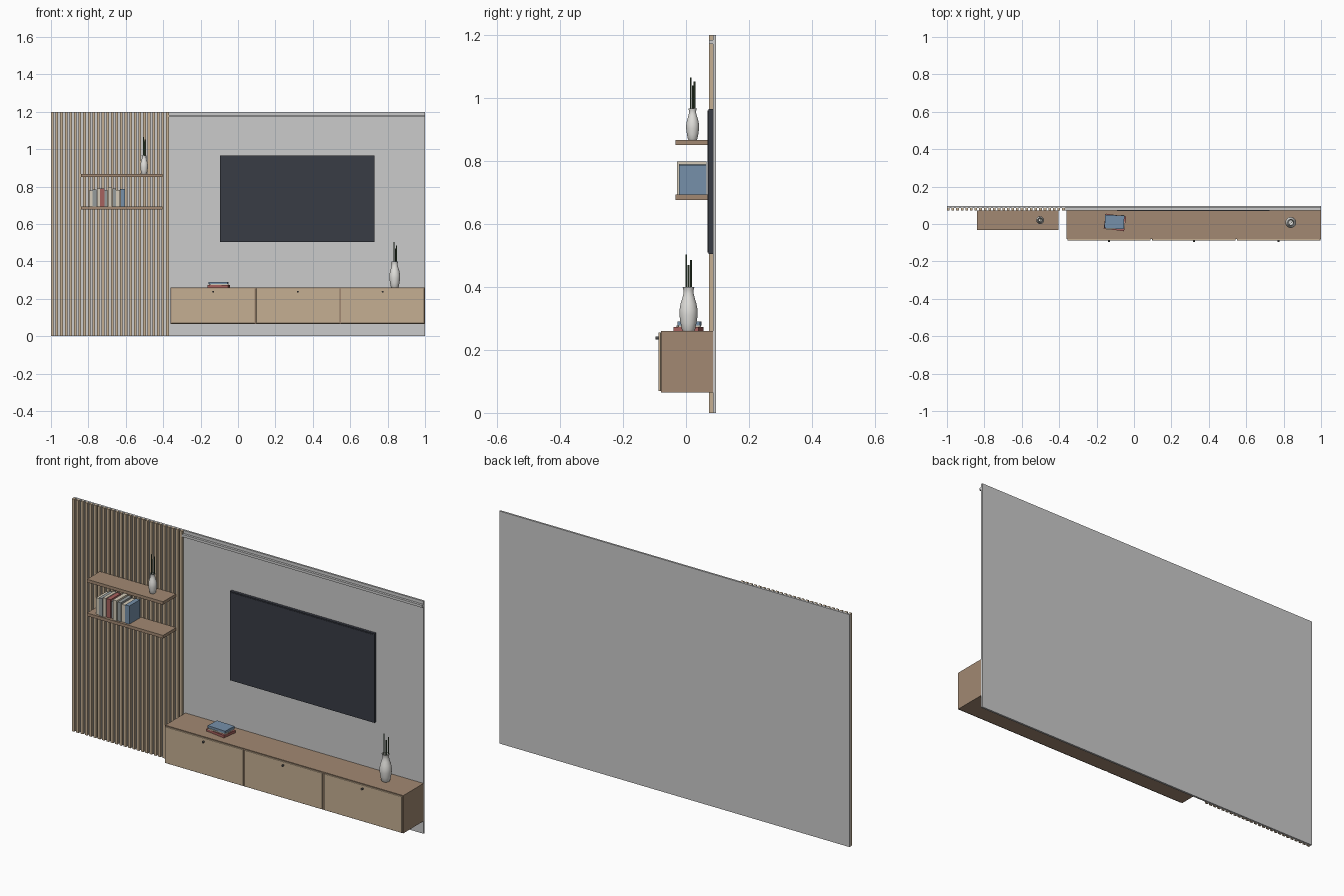
import bpy, math
from mathutils import Matrix

if "Cube" in bpy.data.objects:
    bpy.data.objects.remove(bpy.data.objects["Cube"])


def material(name, r, g, b):
    m = bpy.data.materials.new(name)
    m.diffuse_color = (r, g, b, 1)
    m.use_nodes = True
    m.node_tree.nodes["Principled BSDF"].inputs["Base Color"].default_value = m.diffuse_color
    return m


WOOD = material("walnut", 0.36, 0.25, 0.17)
OAK = material("oak", 0.56, 0.43, 0.29)
DARK = material("screen_dark", 0.04, 0.045, 0.06)
METAL = material("dark_metal", 0.08, 0.08, 0.08)
CERAMIC = material("ceramic", 0.75, 0.74, 0.71)
GREEN = material("stem_green", 0.06, 0.10, 0.05)
BLUE = material("book_blue", 0.18, 0.28, 0.40)
RED = material("book_red", 0.38, 0.12, 0.11)
CREAM = material("book_cream", 0.66, 0.60, 0.48)
GREY = material("book_grey", 0.30, 0.33, 0.33)


def box(name, x, y, z, mat=None, bevel=0, turn=0):
    """Box from (min, max) ranges, turned about its own vertical axis."""
    mid = [(a + b) / 2 for a, b in (x, y, z)]
    size = [b - a for a, b in (x, y, z)]
    bpy.ops.mesh.primitive_cube_add(size=1, location=mid)
    o = bpy.context.object
    o.name = name
    o.data.transform(Matrix.Diagonal((*size, 1)))
    o.rotation_euler.z = math.radians(turn)
    if mat:
        o.data.materials.append(mat)
    if bevel:
        b = o.modifiers.new("bevel", 'BEVEL')
        b.width = bevel
        b.segments = 2
    return o


def cylinder(name, r, depth, loc, mat, rot=(0, 0, 0), sides=16):
    bpy.ops.mesh.primitive_cylinder_add(vertices=sides, radius=r, depth=depth,
                                        location=loc, rotation=rot)
    o = bpy.context.object
    o.name = name
    o.data.materials.append(mat)
    bpy.ops.object.shade_smooth_by_angle()


# Vase outline (radius, height) for a vase of height 1, then back down inside
PROFILE = [(0, 0), (0.13, 0), (0.15, 0.03), (0.18, 0.18), (0.207, 0.36), (0.205, 0.48),
           (0.18, 0.62), (0.14, 0.75), (0.115, 0.85), (0.115, 0.93), (0.135, 1.0),
           (0.11, 1.0), (0.09, 0.92), (0.09, 0.84), (0.12, 0.72), (0, 0.6)]


def vase(name, x, y, z, h, stems):
    n = 32
    verts, faces = [], []
    for i in range(n):
        a = 2 * math.pi * i / n
        verts += [(r * h * math.cos(a), r * h * math.sin(a), t * h) for r, t in PROFILE]
    p = len(PROFILE)
    for i in range(n):
        j = (i + 1) % n
        for k in range(p - 1):
            faces.append((i * p + k, j * p + k, j * p + k + 1, i * p + k + 1))
    mesh = bpy.data.meshes.new(name)
    mesh.from_pydata(verts, [], faces)
    mesh.materials.append(CERAMIC)
    o = bpy.data.objects.new(name, mesh)
    bpy.context.collection.objects.link(o)
    o.location = (x, y, z)
    w = o.modifiers.new("weld", 'WELD')
    w.merge_threshold = 0.00001
    bpy.context.view_layer.objects.active = o
    bpy.ops.object.select_all(action='DESELECT')
    o.select_set(True)
    bpy.ops.object.modifier_apply(modifier="weld")
    bpy.ops.object.shade_smooth_by_angle(angle=math.radians(50))
    # stems standing in the vase
    for i, (dx, dy, top) in enumerate(stems):
        low = z + 0.62 * h
        cylinder(f"{name}_stem_{i + 1}", 0.0026, top - low,
                 (x + dx, y + dy, (low + top) / 2), GREEN, sides=8)


# Wall panel and the trim near its top
box("wall_panel", (-1, 1), (0.085, 0.095), (0, 1.2))
box("top_trim", (-0.37, 1), (0.073, 0.085), (1.171, 1.184))

# Vertical slats
count, width = 26, 0.014
pitch = (0.63 - width) / (count - 1)
for i in range(count):
    x = -1 + i * pitch
    box(f"slat_{i + 1}", (x, x + width), (0.073, 0.085), (0, 1.2), OAK)

# Television
box("tv_body", (-0.095, 0.73), (0.071, 0.085), (0.505, 0.965), DARK)
box("tv_screen", (-0.09, 0.725), (0.069, 0.071), (0.51, 0.96), DARK)

# Floating cabinet with three doors and knobs
box("cabinet_body", (-0.36, 1), (-0.08, 0.085), (0.065, 0.26), WOOD)
bay = 1.36 / 3
for i in range(3):
    x = -0.36 + i * bay
    box(f"cabinet_door_{i + 1}", (x + 0.004, x + bay - 0.004), (-0.088, -0.08),
        (0.069, 0.256), OAK, bevel=0.0015)
    cylinder(f"door_knob_{i + 1}", 0.005, 0.01, (x + bay / 2, -0.092, 0.238), METAL,
             (math.pi / 2, 0, 0))

# Wall shelves
for name, z in (("lower_shelf", 0.677), ("upper_shelf", 0.851)):
    box(name, (-0.84, -0.405), (-0.033, 0.073), (z, z + 0.016), WOOD)

# Standing books: thickness, height, depth, cover
x = -0.797
for i, (t, h, d, mat) in enumerate([
        (0.018, 0.085, 0.085, CREAM), (0.020, 0.092, 0.090, GREY),
        (0.016, 0.098, 0.088, CREAM), (0.022, 0.096, 0.084, RED),
        (0.016, 0.088, 0.080, GREY), (0.022, 0.105, 0.093, CREAM),
        (0.018, 0.098, 0.088, GREY), (0.020, 0.090, 0.084, CREAM),
        (0.024, 0.094, 0.087, BLUE)]):
    box(f"shelf_book_{i + 1}", (x, x + t), (0.065 - d, 0.065), (0.693, 0.693 + h), mat)
    x += t + 0.002

# Books lying on the cabinet
box("stacked_book_bottom", (-0.157, -0.047), (-0.032, 0.048), (0.26, 0.273), RED, turn=-8)
box("stacked_book_middle", (-0.152, -0.052), (-0.027, 0.045), (0.273, 0.278), CREAM, turn=3)
box("stacked_book_top", (-0.156, -0.053), (-0.025, 0.047), (0.278, 0.29), BLUE, turn=-3)

# Vases
vase("cabinet_vase", 0.838, 0.008, 0.26, 0.14,
     [(-0.005, -0.007, 0.503), (0.003, 0, 0.47), (0.01, 0.008, 0.485)])
vase("shelf_vase", -0.502, 0.021, 0.867, 0.1,
     [(-0.003, -0.006, 1.066), (0.002, 0, 1.04), (0.006, 0.006, 1.053)])
